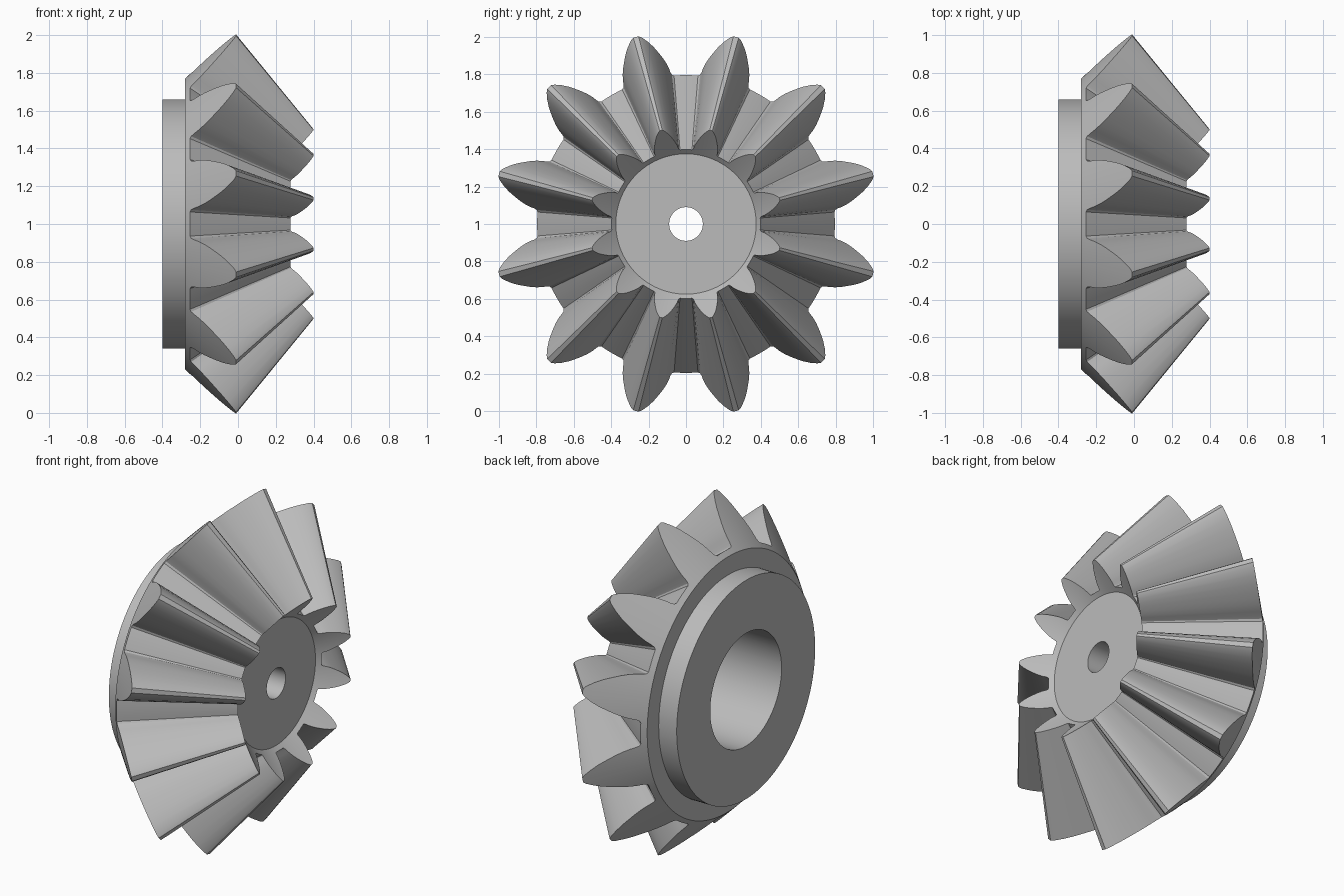
import bpy, bmesh, math

if "Cube" in bpy.data.objects:
    bpy.data.objects.remove(bpy.data.objects["Cube"])

TEETH = 12
APEX = 0.81          # x where all tooth lines meet
CZ = 1.0             # height of the gear axis


def cone_x(r):
    """x position on the back cone that ends the teeth"""
    return -0.01 - (1.035 - r) * 1.02


# half tooth profile: (half angle in degrees, radius), tip to gap centre
half = [(0.8, 1.035), (1.7, 1.024), (3.2, 0.995), (4.6, 0.963), (5.8, 0.93),
        (6.9, 0.9), (7.9, 0.87), (8.7, 0.84), (9.15, 0.815), (9.6, 0.802),
        (10.4, 0.796), (12.5, 0.796)]
tooth = [(-a, r) for a, r in reversed(half)] + half + [(15, 0.796)]
outline = []
for t in range(TEETH):
    for a, r in tooth:
        outline.append((math.radians(15 + 30 * t + a), r))


def circle(x, r):
    return [(x, r, a) for a, _ in outline]


def tooth_ring(s):
    """tooth outline scaled towards the apex"""
    return [(APEX + (cone_x(r) - APEX) * s, r * s, a) for a, r in outline]


def inner_x(r):
    return APEX + (cone_x(r / 0.5) - APEX) * 0.5


rings = [
    circle(inner_x(0.375), 0.09),     # front face
    circle(inner_x(0.375), 0.375),
    tooth_ring(0.5),                  # small tooth ends
    tooth_ring(1.0),                  # large tooth ends
    circle(-0.28, 0.77),              # back rim
    circle(-0.28, 0.66),              # hub
    circle(-0.40, 0.66),
    circle(-0.40, 0.34),              # wide shaft bore
    circle(0.10, 0.34),
    circle(0.10, 0.09),               # narrow through hole
]

bm = bmesh.new()
loops = [[bm.verts.new((x, r * math.sin(a), CZ + r * math.cos(a)))
          for x, r, a in ring] for ring in rings]
n = len(outline)
for k, A in enumerate(loops):
    B = loops[(k + 1) % len(loops)]
    for i in range(n):
        j = (i + 1) % n
        bm.faces.new((A[i], A[j], B[j], B[i]))
bmesh.ops.recalc_face_normals(bm, faces=bm.faces)

mesh = bpy.data.meshes.new("bevel_gear")
bm.to_mesh(mesh)
bm.free()
gear = bpy.data.objects.new("bevel_gear", mesh)
bpy.context.collection.objects.link(gear)

grey = bpy.data.materials.new("plain_grey")
grey.diffuse_color = (0.5, 0.5, 0.5, 1)
grey.use_nodes = True
grey.node_tree.nodes["Principled BSDF"].inputs["Base Color"].default_value = grey.diffuse_color
mesh.materials.append(grey)

bpy.context.view_layer.objects.active = gear
gear.select_set(True)
bpy.ops.object.shade_smooth_by_angle(angle=math.radians(30))
